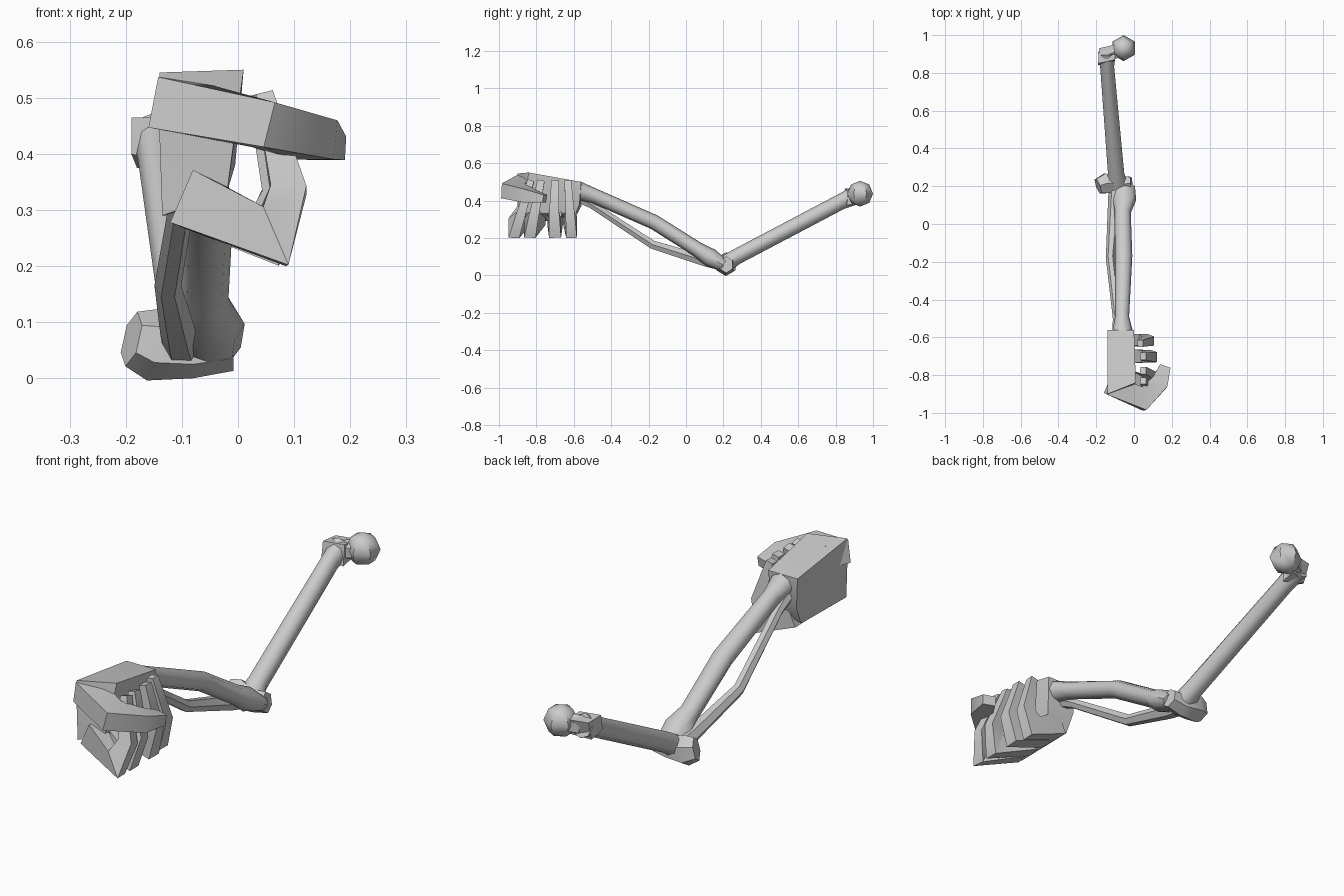
import bpy, bmesh, math
from mathutils import Vector

if "Cube" in bpy.data.objects:
    bpy.data.objects.remove(bpy.data.objects["Cube"])


def finish(name, bm, angle=40):
    bmesh.ops.recalc_face_normals(bm, faces=bm.faces)
    me = bpy.data.meshes.new(name)
    bm.to_mesh(me)
    bm.free()
    ob = bpy.data.objects.new(name, me)
    bpy.context.collection.objects.link(ob)
    bpy.ops.object.select_all(action='DESELECT')
    ob.select_set(True)
    bpy.context.view_layer.objects.active = ob
    bpy.ops.object.shade_smooth_by_angle(angle=math.radians(angle))
    return ob


def tube(name, path, sizes, ref, sides=6, turn=0.0, angle=50):
    """Loft along path; sizes = (half width along ref, half depth across it)."""
    bm = bmesh.new()
    pts = [Vector(p) for p in path]
    ref = Vector(ref)
    rings = []
    for i, p in enumerate(pts):
        t = Vector()
        if i > 0:
            t += (p - pts[i - 1]).normalized()
        if i < len(pts) - 1:
            t += (pts[i + 1] - p).normalized()
        t.normalize()
        u = (ref - t * ref.dot(t)).normalized()
        v = t.cross(u)
        a, b = sizes[i]
        ring = []
        for k in range(sides):
            ang = turn + 2 * math.pi * k / sides
            ring.append(bm.verts.new(p + u * a * math.cos(ang) + v * b * math.sin(ang)))
        rings.append(ring)
    for r0, r1 in zip(rings, rings[1:]):
        for k in range(sides):
            j = (k + 1) % sides
            bm.faces.new((r0[k], r0[j], r1[j], r1[k]))
    bm.faces.new(rings[0])
    bm.faces.new(rings[-1])
    return finish(name, bm, angle)


def hull(name, pts, angle=35):
    bm = bmesh.new()
    for p in pts:
        bm.verts.new(p)
    bmesh.ops.convex_hull(bm, input=bm.verts)
    return finish(name, bm, angle)


X = (1, 0, 0)

# Upper arm bone: shaft, elbow condyle, shoulder knob and ball
tube("upper_arm_shaft",
     [(-.09, .20, .055), (-.095, .27, .10), (-.142, .83, .395), (-.145, .91, .43)],
     [(.06, .045), (.043, .042), (.037, .042), (.045, .05)], X, 8)
tube("elbow_condyle",
     [(-.19, .20, .07), (-.15, .215, .06), (-.08, .21, .05), (-.013, .215, .058)],
     [(.05, .045), (.065, .06), (.05, .05), (.045, .04)], (0, 0, 1), 6)
hull("shoulder_knob",
     [(-.19, .84, .40), (-.19, .85, .465), (-.185, .93, .46), (-.18, .90, .375),
      (-.10, .86, .375), (-.10, .95, .46), (-.10, .87, .465), (-.10, .93, .39)])
tube("shoulder_neck", [(-.13, .90, .425), (-.06, .93, .435)], [(.04, .04), (.045, .045)],
     (0, 0, 1))
bm = bmesh.new()
bmesh.ops.create_uvsphere(bm, u_segments=6, v_segments=4, radius=.069)
bmesh.ops.translate(bm, verts=bm.verts, vec=(-.055, .931, .437))
finish("shoulder_ball", bm, 50)

# Forearm: thick bone over a thin bowed one
tube("thick_forearm_bone",
     [(-.05, .20, .055), (-.05, .13, .095), (-.06, .06, .14), (-.055, -.17, .285),
      (-.063, -.49, .425), (-.06, -.58, .455)],
     [(.055, .035), (.062, .05), (.043, .04), (.046, .04), (.037, .04), (.057, .05)], X, 8)
tube("thin_forearm_bone",
     [(-.10, .18, .06), (-.105, .11, .075), (-.125, -.18, .165), (-.09, -.50, .375),
      (-.085, -.58, .42)],
     [(.035, .035), (.033, .033), (.024, .026), (.022, .022), (.03, .03)], X, 6)

# Palm block
hull("palm",
     [(-.14, -.90, .545), (.01, -.84, .55), (-.14, -.56, .50), (0, -.56, .50),
      (-.14, -.90, .435), (-.005, -.85, .43), (-.135, -.56, .37), (-.005, -.57, .38),
      (-.135, -.90, .29), (-.02, -.88, .33), (-.13, -.60, .29), (-.02, -.59, .33)])

# Four curled fingers: y of knuckle, middle joint, end joint, tip; half width
fingers = [("index", -.865, -.92, -.88, -.83, .034),
           ("middle", -.79, -.835, -.81, -.775, .036),
           ("ring", -.70, -.70, -.705, -.70, .038),
           ("little", -.62, -.612, -.62, -.632, .034)]
for n, y0, y1, y2, y3, w in fingers:
    s = -.015 if n == "little" else 0
    tube(n + "_finger",
         [(-.09, y0, .32), (.065 + s, y1, .253), (.09 + s, y2, .335), (.048 + s, y3, .505)],
         [(w * 1.55, .072), (w * 1.2, .08), (w, .045), (w * .75, .022)],
         (0, 1, 0), 4, math.pi / 4, 35)

# Thumb folded across the front
tube("thumb",
     [(-.13, -.85, .492), (.045, -.925, .452), (.135, -.84, .425), (.165, -.755, .41)],
     [(.065, .075), (.058, .088), (.05, .065), (.03, .04)],
     (0, 0, 1), 4, math.pi / 4, 45)
